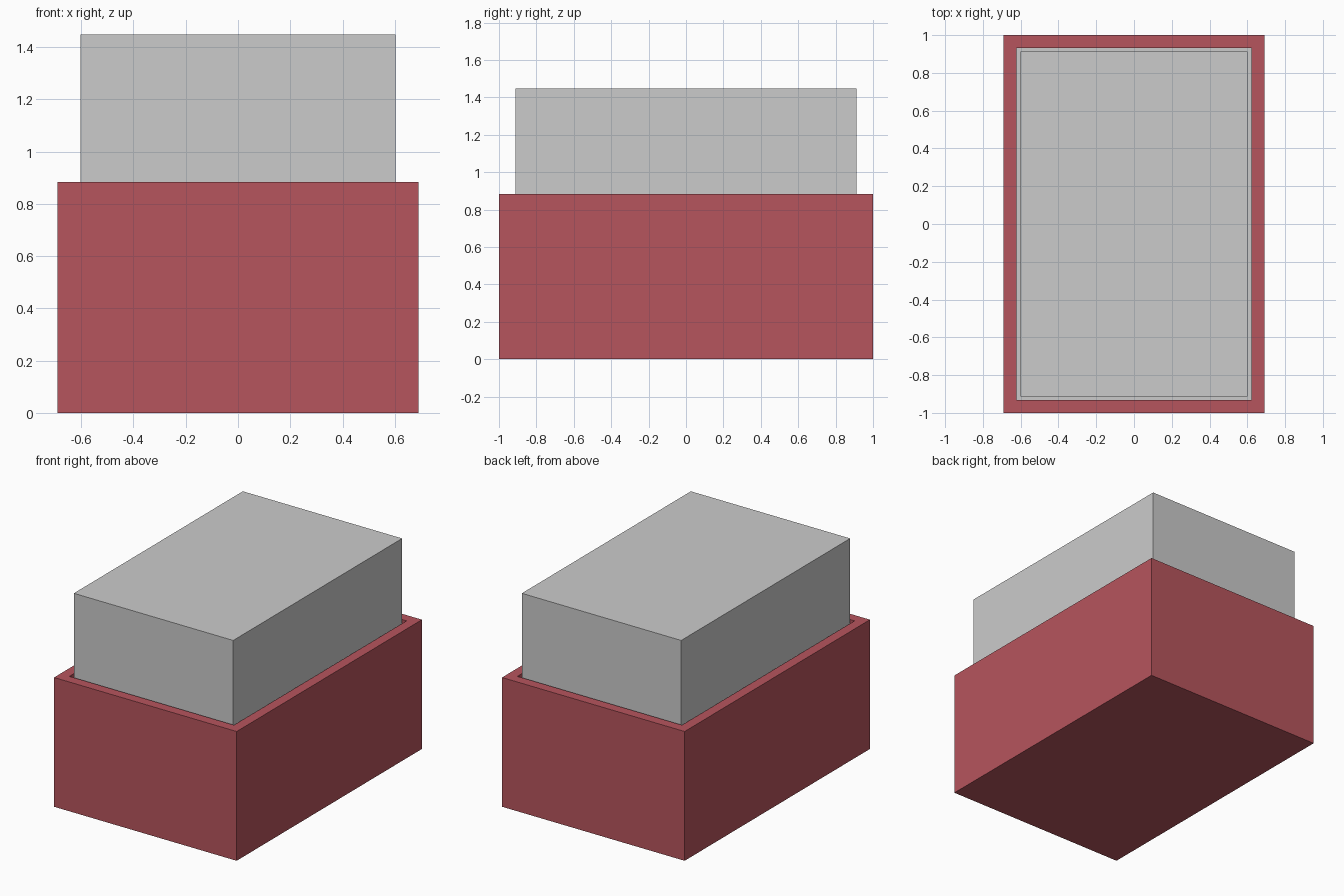
import bpy
import bmesh

if "Cube" in bpy.data.objects:
    bpy.data.objects.remove(bpy.data.objects["Cube"])


def block(name, hx, hy, z0, z1):
    bm = bmesh.new()
    bmesh.ops.create_cube(bm, size=1)
    bmesh.ops.scale(bm, vec=(2 * hx, 2 * hy, z1 - z0), verts=bm.verts)
    bmesh.ops.translate(bm, vec=(0, 0, (z0 + z1) / 2), verts=bm.verts)
    mesh = bpy.data.meshes.new(name)
    bm.to_mesh(mesh)
    bm.free()
    obj = bpy.data.objects.new(name, mesh)
    bpy.context.collection.objects.link(obj)
    return obj


# Red open-topped box: inset the top face for the rim, then sink it
FLOOR = 0.80
box = block("outer_box", 0.69, 1.0, 0, 0.883)
bm = bmesh.new()
bm.from_mesh(box.data)
bm.normal_update()
top = max(bm.faces, key=lambda f: f.calc_center_median().z)
bmesh.ops.inset_region(bm, faces=[top], thickness=0.068, use_even_offset=True)
pocket = bmesh.ops.extrude_discrete_faces(bm, faces=[top])["faces"][0]
for v in pocket.verts:
    v.co.z = FLOOR
bmesh.ops.recalc_face_normals(bm, faces=bm.faces)

# The sunken floor is grey, like the inner block
red = bpy.data.materials.new("dark_red")
red.diffuse_color = (0.47, 0.09, 0.11, 1)
red.use_nodes = True
red.node_tree.nodes["Principled BSDF"].inputs["Base Color"].default_value = red.diffuse_color
grey = bpy.data.materials.new("grey")
grey.diffuse_color = (0.8, 0.8, 0.8, 1)
grey.use_nodes = True
grey.node_tree.nodes["Principled BSDF"].inputs["Base Color"].default_value = grey.diffuse_color
pocket.material_index = 1
bm.to_mesh(box.data)
bm.free()
box.data.materials.append(red)
box.data.materials.append(grey)

# Grey block standing in the box with a narrow gap all round
block("inner_block", 0.602, 0.912, FLOOR, 1.448)
